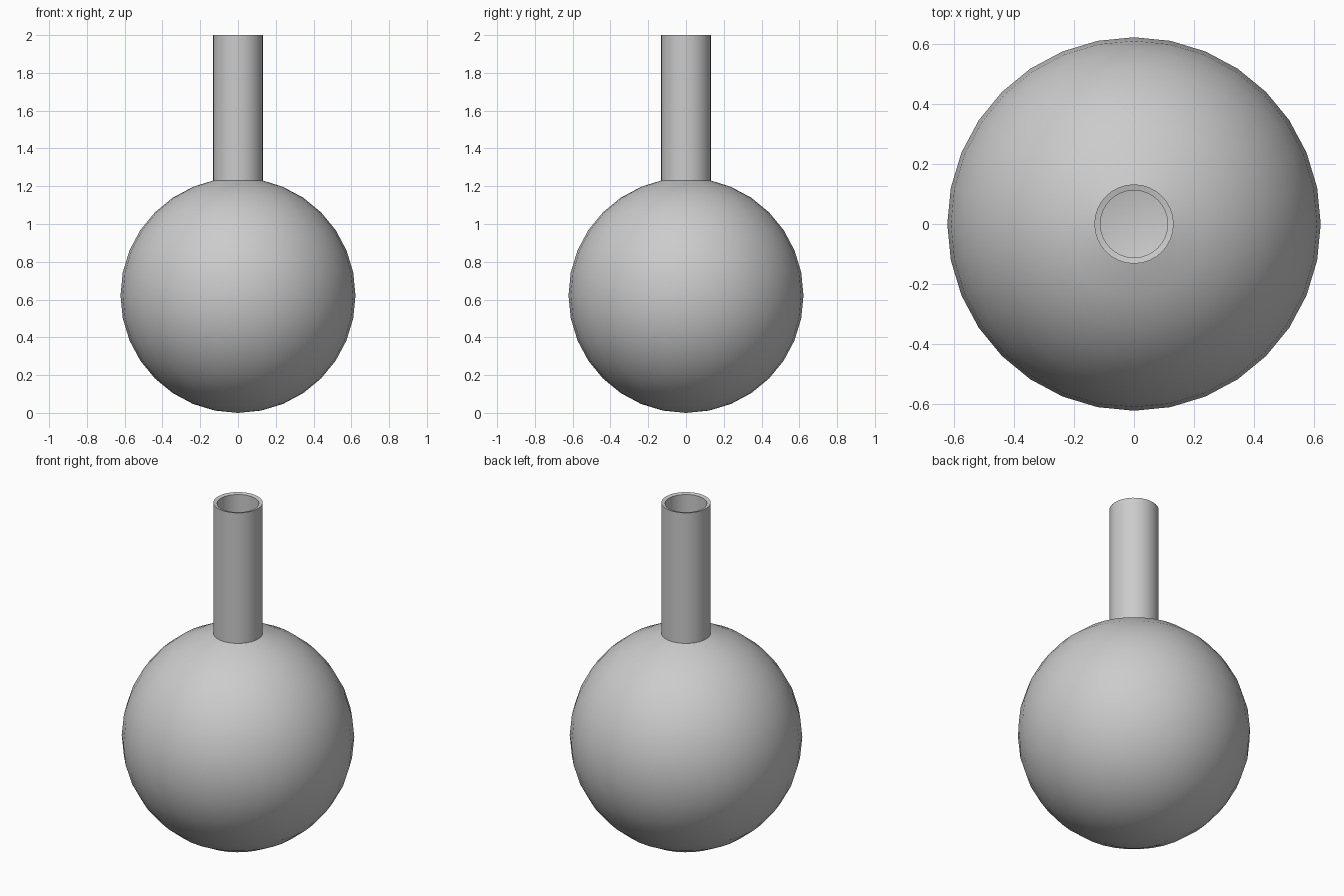
import bpy, bmesh, math

if "Cube" in bpy.data.objects:
    bpy.data.objects.remove(bpy.data.objects["Cube"])

SEG = 32
STEP = math.tau / SEG
R_OUT, R_IN, CZ = 0.622, 0.607, 0.622
NECK_OUT, NECK_IN = 0.132, 0.112
NECK_BASE, TOP = 1.235, 2.0


def bulb(radius):
    """Arc points from the south pole up to the last ring below the neck."""
    return [(radius * math.sin(i * STEP), CZ - radius * math.cos(i * STEP))
            for i in range(SEG // 2 - 1)]


def lathe(name, profile):
    bm = bmesh.new()
    verts = [bm.verts.new((r, 0, z)) for r, z in profile]
    edges = [bm.edges.new(pair) for pair in zip(verts, verts[1:])]
    bmesh.ops.spin(bm, geom=verts + edges, cent=(0, 0, 0), axis=(0, 0, 1),
                   angle=math.tau, steps=SEG, use_duplicate=False)
    bmesh.ops.remove_doubles(bm, verts=bm.verts, dist=0.0005)
    bmesh.ops.recalc_face_normals(bm, faces=bm.faces)
    mesh = bpy.data.meshes.new(name)
    bm.to_mesh(mesh)
    bm.free()
    obj = bpy.data.objects.new(name, mesh)
    bpy.context.collection.objects.link(obj)
    bpy.ops.object.select_all(action='DESELECT')
    obj.select_set(True)
    bpy.context.view_layer.objects.active = obj
    bpy.ops.object.shade_smooth_by_angle(angle=math.radians(40))
    return obj


# Hollow round flask: outer bulb, straight neck, open rim, inner wall
outer = bulb(R_OUT) + [(NECK_OUT, NECK_BASE - 0.005), (NECK_OUT, TOP)]
inner = bulb(R_IN) + [(NECK_IN, NECK_BASE - 0.02), (NECK_IN, TOP - 0.005)]
lathe("round_flask", outer + inner[::-1])
